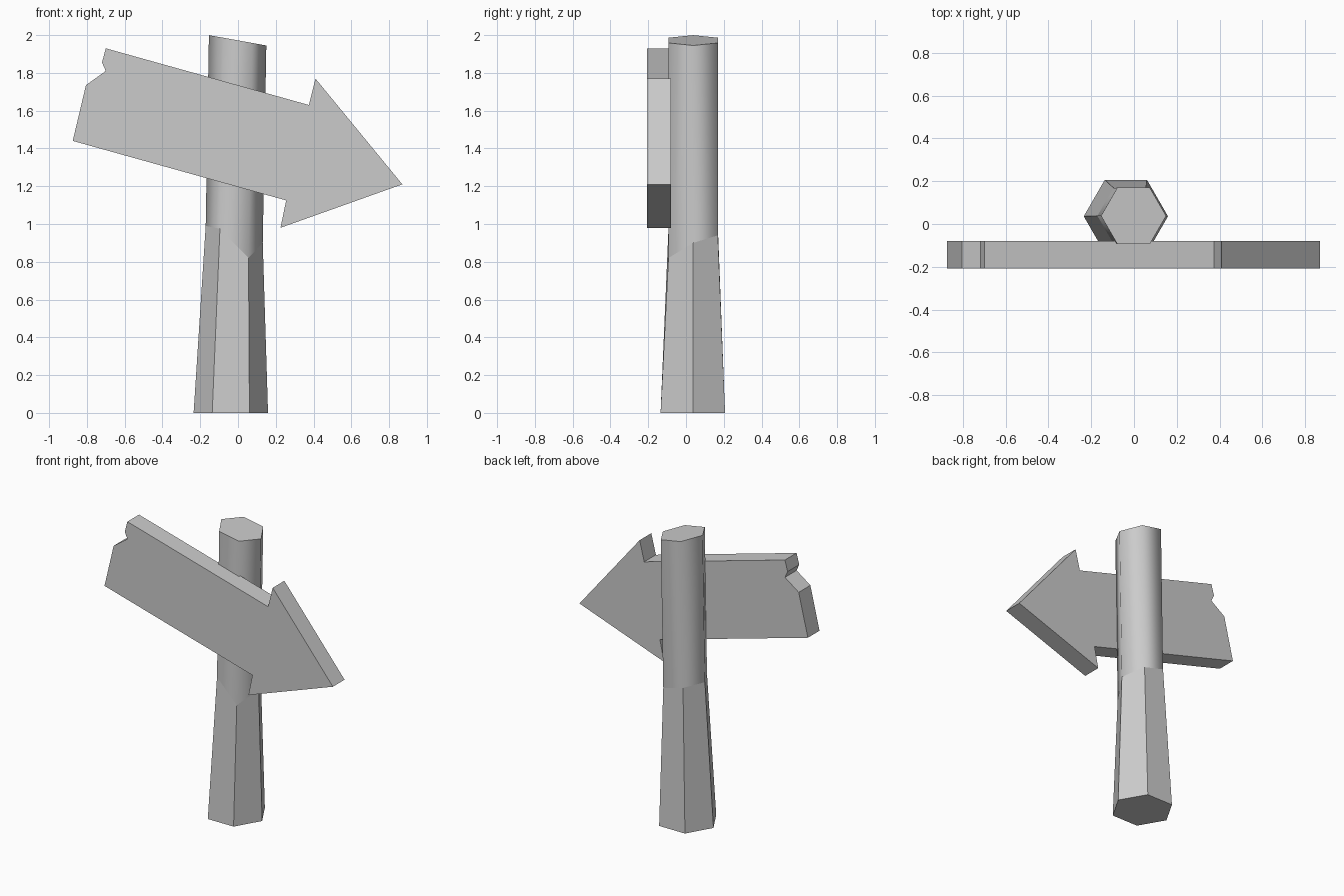
import bpy, bmesh, math

cube = bpy.data.objects.get("Cube")
if cube:
    bpy.data.objects.remove(cube, do_unlink=True)

# Single plain grey
grey = bpy.data.materials.new("plain grey")
grey.use_nodes = True
grey.diffuse_color = (0.6, 0.6, 0.6, 1)
grey.node_tree.nodes["Principled BSDF"].inputs["Base Color"].default_value = (0.6, 0.6, 0.6, 1)


def finish(bm, name):
    bmesh.ops.recalc_face_normals(bm, faces=bm.faces)
    mesh = bpy.data.meshes.new(name)
    bm.to_mesh(mesh)
    bm.free()
    mesh.materials.append(grey)
    obj = bpy.data.objects.new(name, mesh)
    bpy.context.collection.objects.link(obj)
    return obj


def hex_ring(bm, cx, cy, radius, height):
    """Six vertices; height is a function of the corner index and its x."""
    ring = []
    for i in range(6):
        a = math.radians(60 * i)
        x = cx + radius * math.cos(a)
        ring.append(bm.verts.new((x, cy + radius * math.sin(a), height(i, x))))
    return ring


# Post: flared faceted foot, uneven joint, rounded shaft with a slanted top
joint = [0.90, 0.94, 0.98, 0.99, 0.975, 0.82]
bm = bmesh.new()
rings = [
    hex_ring(bm, -0.038, 0.036, 0.197, lambda i, x: 0.0),
    hex_ring(bm, -0.020, 0.038, 0.151, lambda i, x: joint[i]),
    hex_ring(bm, -0.002, 0.038, 0.152, lambda i, x: 1.972 - 0.18 * x),
]
bm.faces.new(rings[0][::-1])
bm.faces.new(rings[2])
for level in range(2):
    low, high = rings[level], rings[level + 1]
    for i in range(6):
        j = (i + 1) % 6
        face = bm.faces.new((low[i], low[j], high[j], high[i]))
        face.smooth = level == 1
for edge in bm.edges:
    edge.smooth = all(f.smooth for f in edge.link_faces)
finish(bm, "post")

# Arrow board: outline with a broken corner, extruded backwards
outline = [(-0.70, 1.93), (-0.72, 1.855), (-0.70, 1.81), (-0.805, 1.735),
           (-0.875, 1.44), (0.255, 1.125), (0.225, 0.98), (0.87, 1.21),
           (0.41, 1.77), (0.375, 1.63)]
bm = bmesh.new()
front = bm.faces.new([bm.verts.new((x, -0.207, z)) for x, z in outline])
extruded = bmesh.ops.extrude_face_region(bm, geom=[front], use_keep_orig=True)
moved = [v for v in extruded["geom"] if isinstance(v, bmesh.types.BMVert)]
bmesh.ops.translate(bm, verts=moved, vec=(0, 0.127, 0))
finish(bm, "arrow_board")
